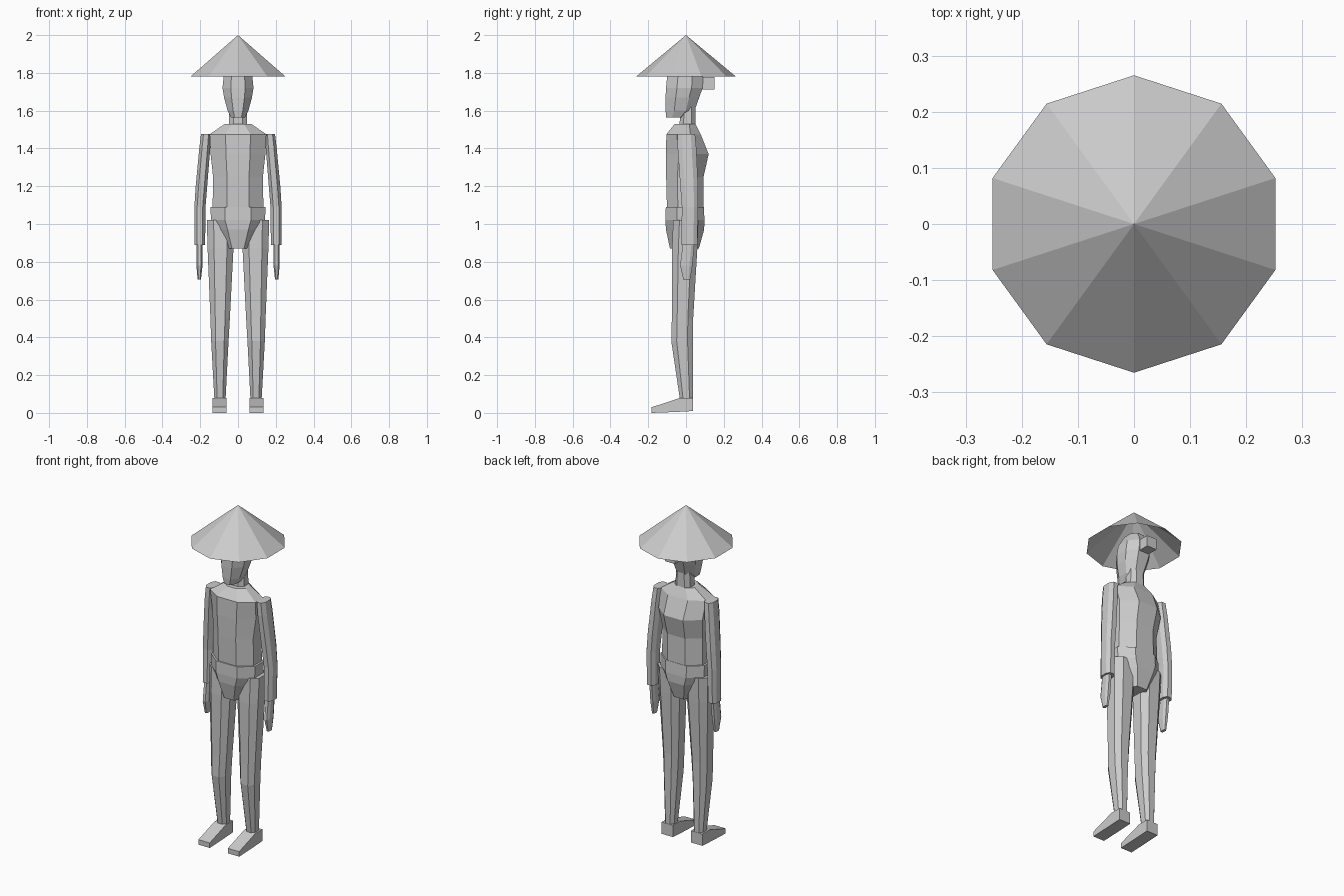
import bpy, bmesh, math

cube = bpy.data.objects.get("Cube")
if cube:
    bpy.data.objects.remove(cube)

grey = bpy.data.materials.new("light_grey")
grey.use_nodes = True
grey.diffuse_color = (0.6, 0.6, 0.6, 1)
grey.node_tree.nodes["Principled BSDF"].inputs["Base Color"].default_value = (0.6, 0.6, 0.6, 1)


def finish(name, bm, mirror=False):
    bmesh.ops.recalc_face_normals(bm, faces=bm.faces)
    mesh = bpy.data.meshes.new(name)
    bm.to_mesh(mesh)
    bm.free()
    mesh.materials.append(grey)
    obj = bpy.data.objects.new(name, mesh)
    bpy.context.collection.objects.link(obj)
    if mirror:
        mod = obj.modifiers.new("Mirror", 'MIRROR')
        mod.use_mirror_merge = False
    return obj


def loft(name, rings, cut_x=0.25, cut_y=0.25, mirror=False):
    """Skin chamfered rectangles given as (z, x0, x1, y0, y1)."""
    bm = bmesh.new()
    loops = []
    for z, x0, x1, y0, y1 in rings:
        a, b = (x1 - x0) * cut_x, (y1 - y0) * cut_y
        outline = [(x0 + a, y0), (x1 - a, y0), (x1, y0 + b), (x1, y1 - b),
                   (x1 - a, y1), (x0 + a, y1), (x0, y1 - b), (x0, y0 + b)]
        loops.append([bm.verts.new((x, y, z)) for x, y in outline])
    for low, high in zip(loops, loops[1:]):
        for i in range(8):
            j = (i + 1) % 8
            bm.faces.new((low[i], low[j], high[j], high[i]))
    bm.faces.new(loops[0])
    bm.faces.new(loops[-1])
    return finish(name, bm, mirror)


def centred(rings):
    return [(z, -x, x, y0, y1) for z, x, y0, y1 in rings]


# Wide conical hat, open underneath
bm = bmesh.new()
bmesh.ops.create_cone(bm, cap_ends=False, segments=10, radius1=0.265,
                      radius2=0, depth=0.22)
bmesh.ops.remove_doubles(bm, verts=bm.verts, dist=0.0001)
top = max(bm.verts, key=lambda v: v.co.z)
for v in bm.verts:
    angle = math.atan2(v.co.y, v.co.x)
    if v is not top:
        step = round((angle - math.pi / 2) / (math.pi / 5))
        angle = math.pi / 2 + step * math.pi / 5
        v.co.x, v.co.y = 0.265 * math.cos(angle), 0.265 * math.sin(angle)
    v.co.z += 1.89
finish("hat", bm)

# Head, hair knot and neck
loft("head", centred([
    (1.565, 0.038, -0.105, 0.0), (1.60, 0.055, -0.108, 0.045),
    (1.67, 0.074, -0.108, 0.07), (1.72, 0.082, -0.106, 0.088),
    (1.78, 0.076, -0.10, 0.09), (1.84, 0.045, -0.06, 0.055)]), 0.27, 0.3)
loft("neck", centred([(1.50, 0.05, -0.035, 0.05), (1.62, 0.045, -0.03, 0.05)]))
bm = bmesh.new()
bmesh.ops.create_cube(bm, size=0.065)
bmesh.ops.translate(bm, verts=bm.verts, vec=(0, 0.118, 1.745))
finish("hair_knot", bm)

# Torso with rounded upper back
loft("torso", centred([
    (1.05, 0.135, -0.10, 0.092), (1.25, 0.132, -0.105, 0.093),
    (1.37, 0.145, -0.106, 0.12), (1.475, 0.15, -0.104, 0.078),
    (1.53, 0.07, -0.06, 0.05)]), 0.28, 0.3)

# Hips tapering to the crotch
loft("hips", centred([
    (0.87, 0.066, -0.085, 0.068), (0.97, 0.115, -0.106, 0.096),
    (1.02, 0.143, -0.109, 0.098), (1.09, 0.146, -0.107, 0.094)]), 0.26, 0.3)

# Legs
loft("legs", [
    (0.07, 0.066, 0.125, -0.032, 0.036), (0.38, 0.05, 0.142, -0.078, 0.037),
    (0.50, 0.043, 0.146, -0.075, 0.038), (0.87, 0.024, 0.161, -0.074, 0.06),
    (1.02, 0.022, 0.165, -0.068, 0.066)], mirror=True)

# Feet: wedge side profile extruded across the width
profile = [(0.038, 0.01), (0.038, 0.08), (-0.03, 0.08), (-0.135, 0.045),
           (-0.182, 0.03), (-0.182, 0.0), (-0.05, 0.005)]
bm = bmesh.new()
sole = bm.faces.new([bm.verts.new((0.06, y, z)) for y, z in profile])
extruded = bmesh.ops.extrude_face_region(bm, geom=[sole])["geom"]
bmesh.ops.translate(bm, vec=(0.075, 0, 0),
                    verts=[v for v in extruded if isinstance(v, bmesh.types.BMVert)])
finish("feet", bm, mirror=True)

# Sleeved arms
loft("arms", [
    (0.89, 0.174, 0.231, -0.024, 0.06), (1.09, 0.172, 0.231, -0.022, 0.064),
    (1.20, 0.163, 0.224, -0.03, 0.064), (1.40, 0.147, 0.205, -0.044, 0.055),
    (1.477, 0.142, 0.196, -0.044, 0.048)], mirror=True)

# Hands
loft("hands", [
    (0.705, 0.196, 0.214, -0.014, 0.022), (0.78, 0.188, 0.22, -0.031, 0.034),
    (0.90, 0.188, 0.22, -0.016, 0.045)], mirror=True)
